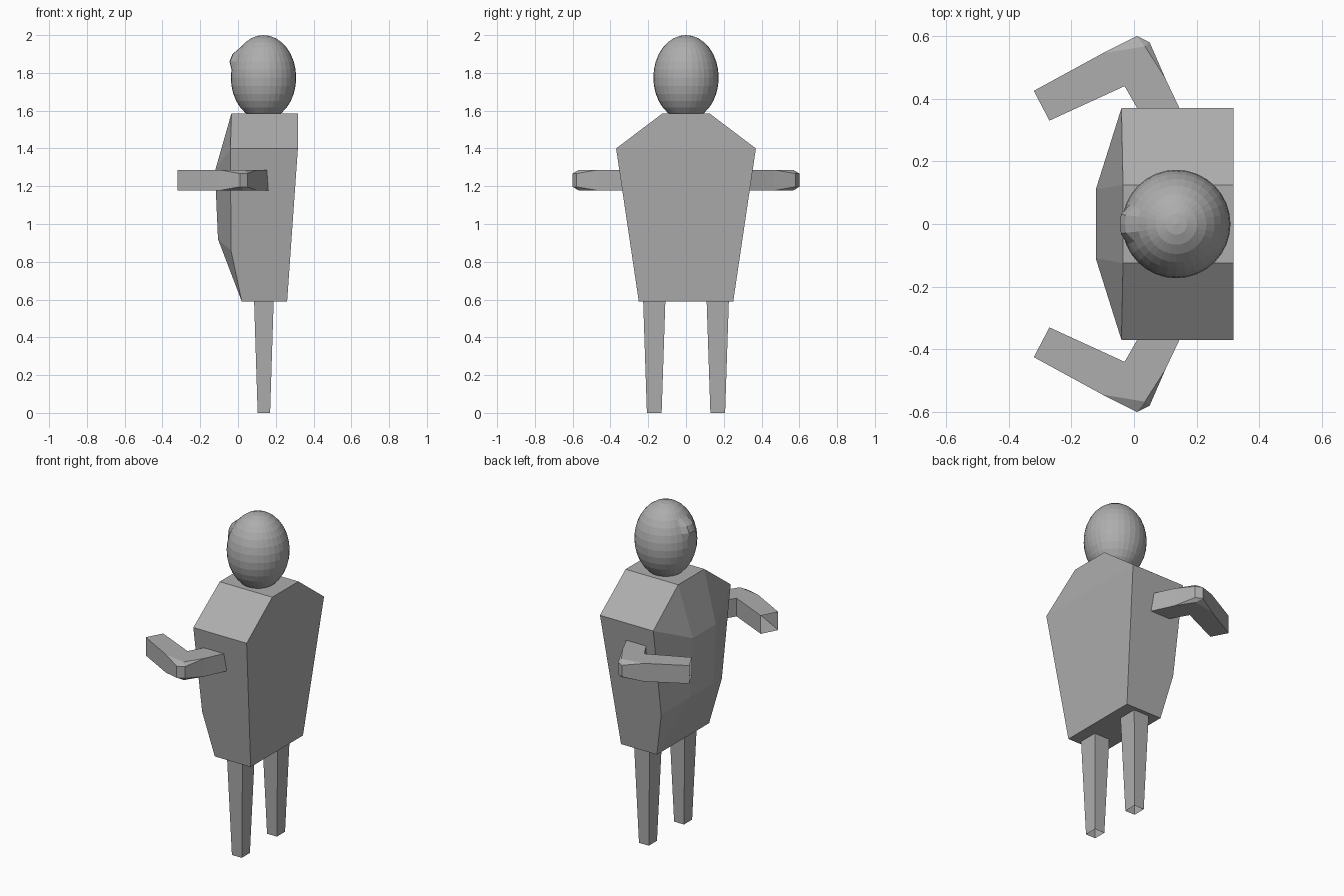
import bpy, bmesh

if "Cube" in bpy.data.objects:
    bpy.data.objects.remove(bpy.data.objects["Cube"])

grey = bpy.data.materials.new("plain grey")
grey.diffuse_color = (0.42, 0.42, 0.42, 1)
grey.use_nodes = True
grey.node_tree.nodes["Principled BSDF"].inputs["Base Color"].default_value = grey.diffuse_color


def add_object(name, bm, recalc=True):
    if recalc:
        bmesh.ops.recalc_face_normals(bm, faces=bm.faces)
    mesh = bpy.data.meshes.new(name)
    bm.to_mesh(mesh)
    bm.free()
    mesh.materials.append(grey)
    obj = bpy.data.objects.new(name, mesh)
    bpy.context.collection.objects.link(obj)
    return obj


def from_faces(name, points, faces):
    bm = bmesh.new()
    verts = {k: bm.verts.new(p) for k, p in points.items()}
    for f in faces:
        bm.faces.new([verts[k] for k in f])
    return add_object(name, bm)


# Torso: flat back, tapered sides, bulging belly towards -x
pts = {}
for s, y in (("L", 1), ("R", -1)):
    pts["ft" + s] = (-0.035, 0.125 * y, 1.585)   # front top
    pts["fs" + s] = (-0.04, 0.37 * y, 1.40)      # front shoulder
    pts["fw" + s] = (-0.037, 0.29 * y, 0.86)     # front waist
    pts["fb" + s] = (0.02, 0.25 * y, 0.59)       # front bottom
    pts["fc" + s] = (0.02, 0.09 * y, 0.59)       # front bottom, centre
    pts["cu" + s] = (-0.122, 0.11 * y, 1.28)     # chest
    pts["cl" + s] = (-0.106, 0.11 * y, 0.92)     # belly
    pts["bt" + s] = (0.317, 0.125 * y, 1.585)    # back top
    pts["bs" + s] = (0.317, 0.37 * y, 1.40)      # back shoulder
    pts["bb" + s] = (0.26, 0.25 * y, 0.59)       # back bottom
faces = [
    ("ftL", "ftR", "cuR", "cuL"), ("cuL", "cuR", "clR", "clL"), ("clL", "clR", "fcR", "fcL"),
    ("ftL", "btL", "btR", "ftR"),
    ("btL", "bsL", "bsR", "btR"), ("bsL", "bbL", "bbR", "bsR"),
    ("fbL", "fcL", "fcR", "fbR", "bbR", "bbL"),
]
for s in "LR":
    for f in (("ft", "fs", "cu"), ("fs", "fw", "cl", "cu"), ("fw", "fb", "cl"), ("fb", "fc", "cl"),
              ("ft", "bt", "bs", "fs"), ("fs", "bs", "bb", "fb", "fw")):
        faces.append(tuple(k + s for k in f))
from_faces("torso", pts, faces)

# Arms: square tube with a pointed, chamfered elbow and open ends
plan = {"hi": (-0.27, 0.33), "ho": (-0.32, 0.425), "in": (-0.03, 0.44), "a": (-0.10, 0.545),
        "t": (0.035, 0.567), "b": (0.10, 0.465), "si": (0.05, 0.30), "so": (0.178, 0.30),
        "p": (0.01, 0.60), "q": (0.05, 0.58)}
for side, sy in (("left", 1), ("right", -1)):
    pts = {}
    for k, (x, y) in plan.items():
        h = 0.035 if k in "pq" else 0.055
        pts[k + "1"] = (x, y * sy, 1.232 + h)
        pts[k + "0"] = (x, y * sy, 1.232 - h)
    faces = []
    for lv in "10":
        for f in (("hi", "in", "a", "ho"), ("in", "t", "a"), ("in", "b", "t"),
                  ("in", "si", "so", "b"), ("a", "t", "p"), ("t", "q", "p"), ("t", "b", "q")):
            faces.append(tuple(k + lv for k in f))
    for m, n in (("ho", "a"), ("a", "p"), ("p", "q"), ("q", "b"), ("b", "so"), ("hi", "in"), ("in", "si")):
        faces.append((m + "1", n + "1", n + "0", m + "0"))
    from_faces(side + "_arm", pts, faces)

# Legs: tapered square tubes with open ends
for side, sy in (("left", 1), ("right", -1)):
    bm = bmesh.new()
    rings = []
    for z, hx, hy in ((0.0, 0.033, 0.039), (0.60, 0.052, 0.059)):
        rings.append([bm.verts.new((0.137 + i * hx, sy * 0.168 + j * hy, z))
                      for i, j in ((-1, -1), (1, -1), (1, 1), (-1, 1))])
    for i in range(4):
        j = (i + 1) % 4
        bm.faces.new((rings[0][i], rings[0][j], rings[1][j], rings[1][i]))
    add_object(side + "_leg", bm, recalc=False)

# Head: egg-shaped faceted ball with a small bump on the front
bm = bmesh.new()
bmesh.ops.create_uvsphere(bm, u_segments=32, v_segments=16, radius=1)
for v in bm.verts:
    x, y, z = v.co
    v.co = (0.135 + 0.173 * x, 0.173 * y, 1.775 + 0.225 * z)
    if x < 0 and abs(v.co.y) < 0.04 and 1.85 < v.co.z < 1.92:
        v.co.x -= 0.02
add_object("head", bm)
